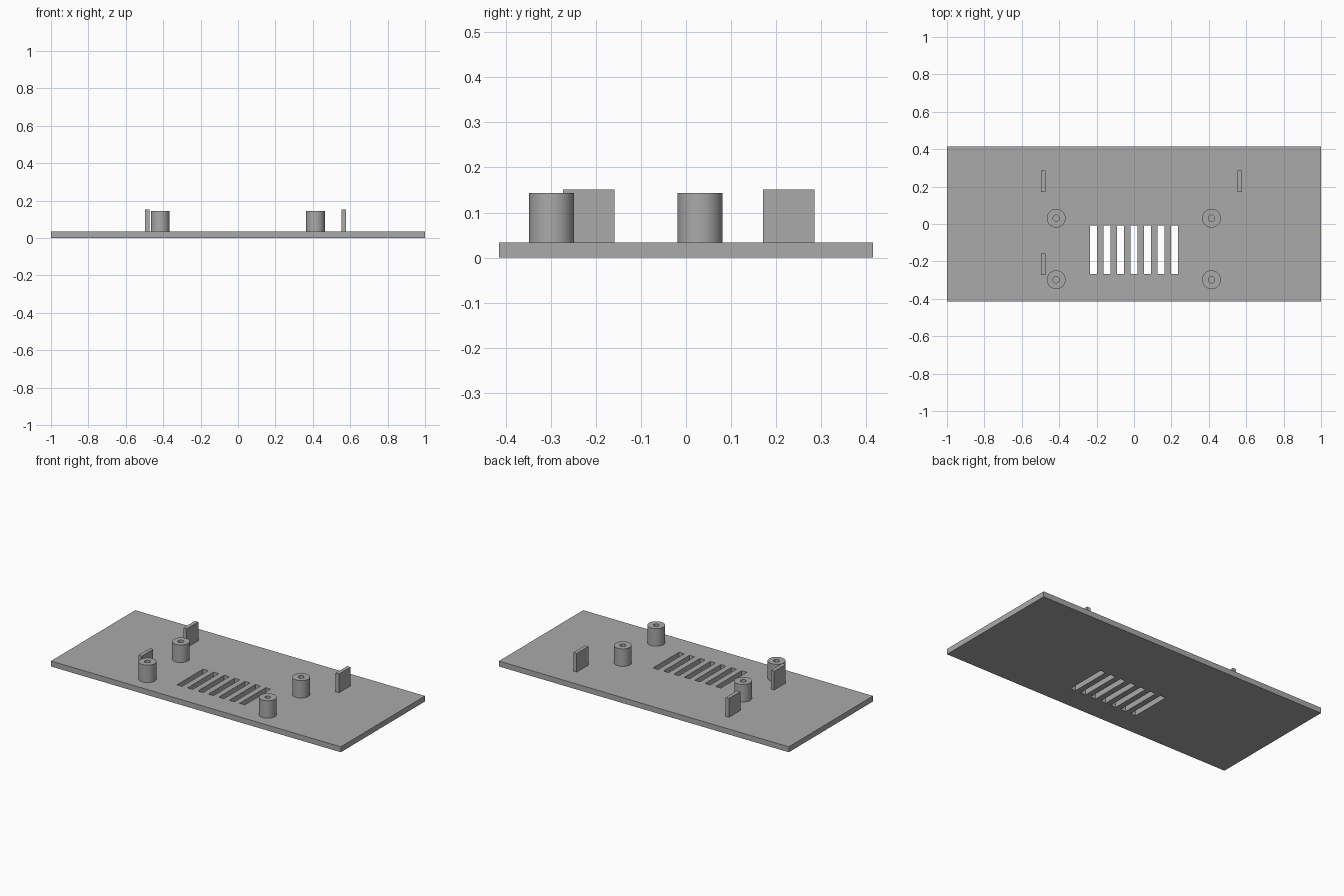
import bpy, bmesh, math
from mathutils import Vector

if "Cube" in bpy.data.objects:
    bpy.data.objects.remove(bpy.data.objects["Cube"], do_unlink=True)

GREY = (0.40, 0.40, 0.40, 1)
grey = bpy.data.materials.new("plain grey")
grey.use_nodes = True
grey.diffuse_color = GREY
grey.node_tree.nodes["Principled BSDF"].inputs["Base Color"].default_value = GREY

PLATE_TOP = 0.034


def finish(bm, name, smooth=False):
    bmesh.ops.recalc_face_normals(bm, faces=bm.faces)
    mesh = bpy.data.meshes.new(name)
    bm.to_mesh(mesh)
    bm.free()
    mesh.materials.append(grey)
    obj = bpy.data.objects.new(name, mesh)
    bpy.context.collection.objects.link(obj)
    if smooth:
        bpy.ops.object.select_all(action="DESELECT")
        obj.select_set(True)
        bpy.context.view_layer.objects.active = obj
        bpy.ops.object.shade_smooth_by_angle(angle=math.radians(35))
    return obj


def slotted_plate(name, half_x, half_y, slots, pitch, width, y0, y1):
    """Flat sheet of cells with the slot cells left out, extruded upward."""
    xs = [-half_x]
    for i in range(slots):
        centre = (i - (slots - 1) / 2) * pitch
        xs += [centre - width / 2, centre + width / 2]
    xs.append(half_x)
    ys = [-half_y, y0, y1, half_y]
    bm = bmesh.new()
    grid = [[bm.verts.new((x, y, 0)) for y in ys] for x in xs]
    for i in range(len(xs) - 1):
        for j in range(len(ys) - 1):
            if j == 1 and i % 2 == 1:
                continue
            bm.faces.new((grid[i][j], grid[i + 1][j],
                          grid[i + 1][j + 1], grid[i][j + 1]))
    top = bmesh.ops.extrude_face_region(bm, geom=bm.faces[:])["geom"]
    bmesh.ops.translate(bm, vec=(0, 0, PLATE_TOP),
                        verts=[g for g in top if isinstance(g, bmesh.types.BMVert)])
    return finish(bm, name)


def standoff(name, x, y, radius=0.05, hole=0.017, top=0.143, sides=48):
    """Hollow post, lathed from a rectangular wall profile."""
    profile = [(radius, PLATE_TOP), (radius, top), (hole, top), (hole, PLATE_TOP)]
    bm = bmesh.new()
    verts = [bm.verts.new((x + r, y, z)) for r, z in profile]
    edges = [bm.edges.new(pair) for pair in zip(verts, verts[1:])]
    bmesh.ops.spin(bm, geom=verts + edges, cent=(x, y, 0), axis=(0, 0, 1),
                   angle=math.tau, steps=sides, use_merge=True)
    bmesh.ops.remove_doubles(bm, verts=bm.verts, dist=0.0001)
    return finish(bm, name, smooth=True)


def tab(name, x, y, size=(0.023, 0.114, 0.117)):
    """Thin upright plate standing on the base."""
    bm = bmesh.new()
    bmesh.ops.create_cube(bm, size=1)
    bmesh.ops.scale(bm, vec=size, verts=bm.verts)
    bmesh.ops.translate(bm, vec=Vector((x, y, PLATE_TOP + size[2] / 2)), verts=bm.verts)
    return finish(bm, name)


# Base with its row of vent slots
slotted_plate("base_plate", 1.0, 0.415, 7, 0.072, 0.036, -0.266, -0.009)

# Four mounting posts
for side, x in (("right", -0.416), ("left", 0.414)):
    for end, y in (("front", -0.298), ("back", 0.031)):
        standoff(f"{end}_{side}_post", x, y)

# Three locating tabs
tab("front_right_tab", -0.485, -0.216)
tab("back_right_tab", -0.485, 0.228)
tab("back_left_tab", 0.566, 0.228)
